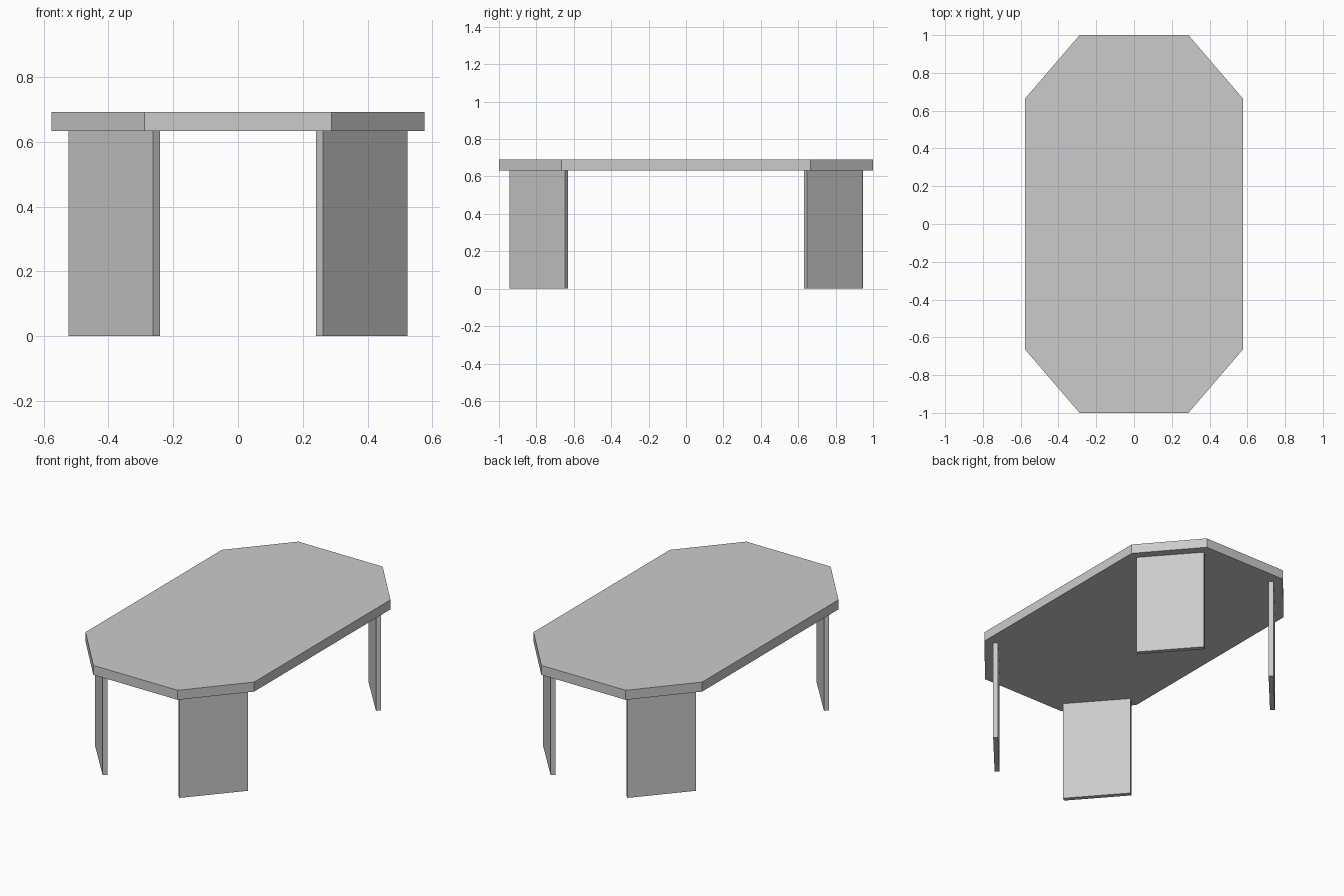
import bpy
import bmesh

cube = bpy.data.objects.get("Cube")
if cube:
    bpy.data.objects.remove(cube, do_unlink=True)

TOP_Z, UNDER_Z = 0.692, 0.633

grey = bpy.data.materials.new("plain_grey")
grey.use_nodes = True
grey.diffuse_color = (0.6, 0.6, 0.6, 1)
grey.node_tree.nodes["Principled BSDF"].inputs["Base Color"].default_value = grey.diffuse_color


def prism(name, outline, low, high):
    """Extrude a flat outline from height low to height high."""
    bm = bmesh.new()
    base = bm.faces.new([bm.verts.new((x, y, low)) for x, y in outline])
    side = bmesh.ops.extrude_face_region(bm, geom=[base], use_keep_orig=True)
    risen = [v for v in side["geom"] if isinstance(v, bmesh.types.BMVert)]
    bmesh.ops.translate(bm, verts=risen, vec=(0, 0, high - low))
    bmesh.ops.recalc_face_normals(bm, faces=bm.faces)
    mesh = bpy.data.meshes.new(name)
    bm.to_mesh(mesh)
    bm.free()
    mesh.materials.append(grey)
    obj = bpy.data.objects.new(name, mesh)
    bpy.context.collection.objects.link(obj)
    return obj


# Tabletop: a rectangle with four cut corners
half_x, half_y, cut_x, cut_y = 0.576, 1.0, 0.288, 0.665
corner = [(half_x, cut_y), (cut_x, half_y)]
outline = (corner
           + [(-x, y) for x, y in reversed(corner)]
           + [(-x, -y) for x, y in corner]
           + [(x, -y) for x, y in reversed(corner)])
prism("tabletop", outline, UNDER_Z, TOP_Z)

# Legs: upright slabs running along each cut corner
slab = [(0.523, 0.648), (0.263, 0.945), (0.241, 0.927), (0.501, 0.630)]
for side, sx in (("left", 1), ("right", -1)):
    for end, sy in (("front", -1), ("back", 1)):
        prism(f"{end}_{side}_leg", [(x * sx, y * sy) for x, y in slab], 0, UNDER_Z)
